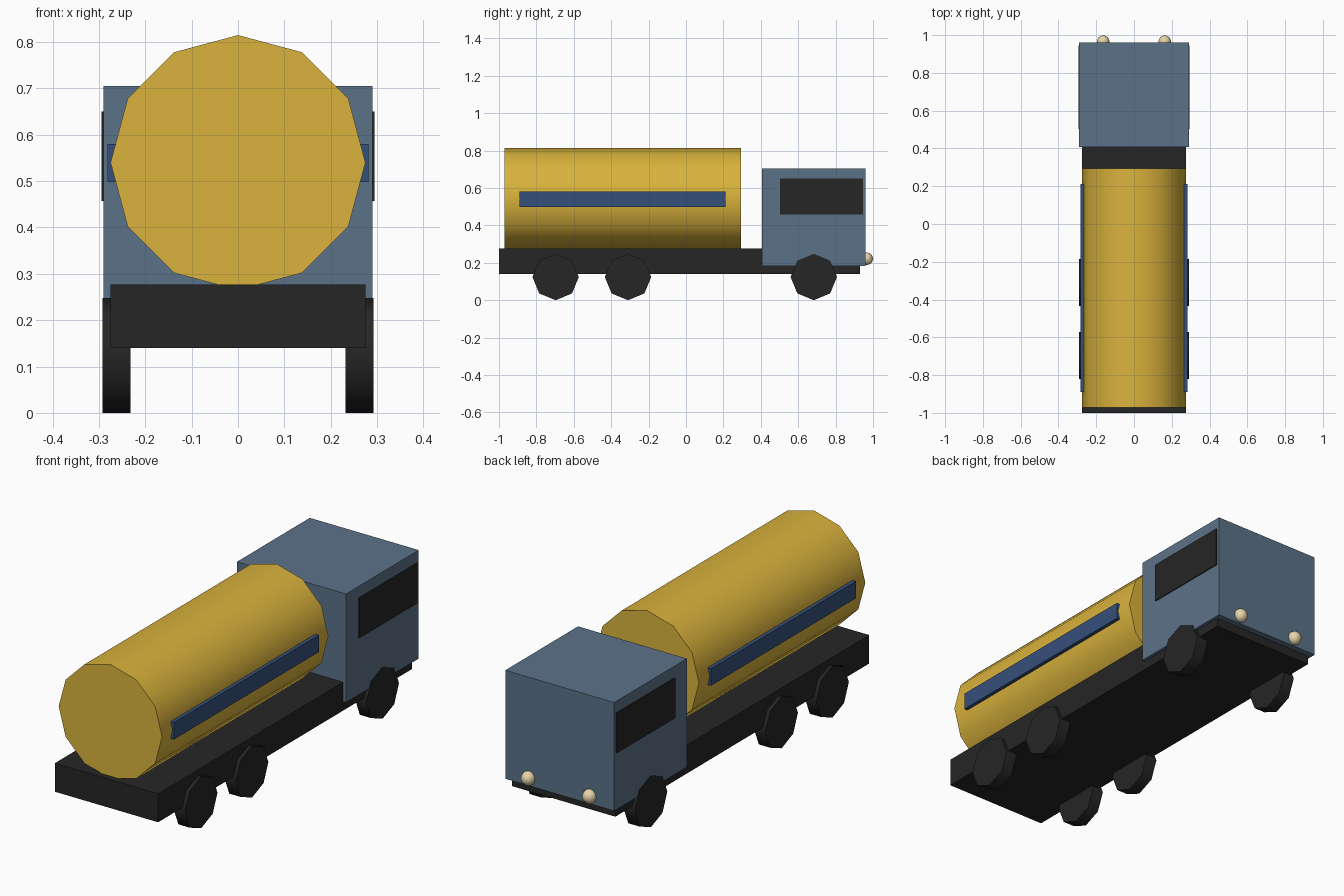
import bpy
from math import pi, radians

cube = bpy.data.objects.get("Cube")
if cube:
    bpy.data.objects.remove(cube, do_unlink=True)


def material(name, rgb):
    mat = bpy.data.materials.new(name)
    mat.use_nodes = True
    mat.diffuse_color = (*rgb, 1)
    mat.node_tree.nodes["Principled BSDF"].inputs["Base Color"].default_value = (*rgb, 1)
    return mat


yellow = material("tank yellow", (0.70, 0.45, 0.045))
steel_blue = material("cab steel blue", (0.105, 0.17, 0.25))
navy = material("stripe navy", (0.036, 0.08, 0.195))
black = material("chassis black", (0.019, 0.019, 0.019))
cream = material("lamp cream", (0.80, 0.66, 0.40))


def finish(name, mat, smooth=None):
    obj = bpy.context.object
    obj.name = obj.data.name = name
    obj.data.materials.append(mat)
    bpy.ops.object.transform_apply(location=False, rotation=True, scale=True)
    if smooth:
        bpy.ops.object.shade_smooth_by_angle(angle=radians(smooth))
    return obj


def box(name, mat, low, high):
    centre = [(a + b) / 2 for a, b in zip(low, high)]
    bpy.ops.mesh.primitive_cube_add(size=1, location=centre)
    bpy.context.object.scale = [b - a for a, b in zip(low, high)]
    return finish(name, mat)


def side_box(name, mat, side, inner, outer, y, z):
    x = sorted((side * inner, side * outer))
    return box(name, mat, (x[0], y[0], z[0]), (x[1], y[1], z[1]))


def cylinder(name, mat, sides, radius, depth, location, rotation):
    bpy.ops.mesh.primitive_cylinder_add(vertices=sides, radius=radius, depth=depth,
                                        location=location, rotation=rotation)
    return finish(name, mat, 50)


# Chassis, cab and tank
box("chassis", black, (-0.275, -1.0, 0.14), (0.275, 0.93, 0.277))
box("cab", steel_blue, (-0.29, 0.407, 0.183), (0.29, 0.96, 0.705))
cylinder("tank", yellow, 12, 0.275, 1.265, (0, -0.338, 0.54), (pi / 2, 0, 0))

for side, label in ((1, "left"), (-1, "right")):
    # Side windows and tank stripes
    side_box(f"{label}_window", black, side, 0.287, 0.295, (0.503, 0.945), (0.457, 0.65))
    side_box(f"{label}_stripe", navy, side, 0.264, 0.282, (-0.89, 0.212), (0.498, 0.58))

    # Headlights
    bpy.ops.mesh.primitive_uv_sphere_add(segments=8, ring_count=6, radius=0.034,
                                         location=(side * 0.163, 0.966, 0.222))
    finish(f"{label}_headlight", cream, 60)

    # Wheels
    for axle, y in (("rear", -0.697), ("middle", -0.31), ("front", 0.683)):
        cylinder(f"{label}_{axle}_wheel", black, 8, 0.124, 0.06,
                 (side * 0.262, y, 0.124), (0, pi / 2, 0))
